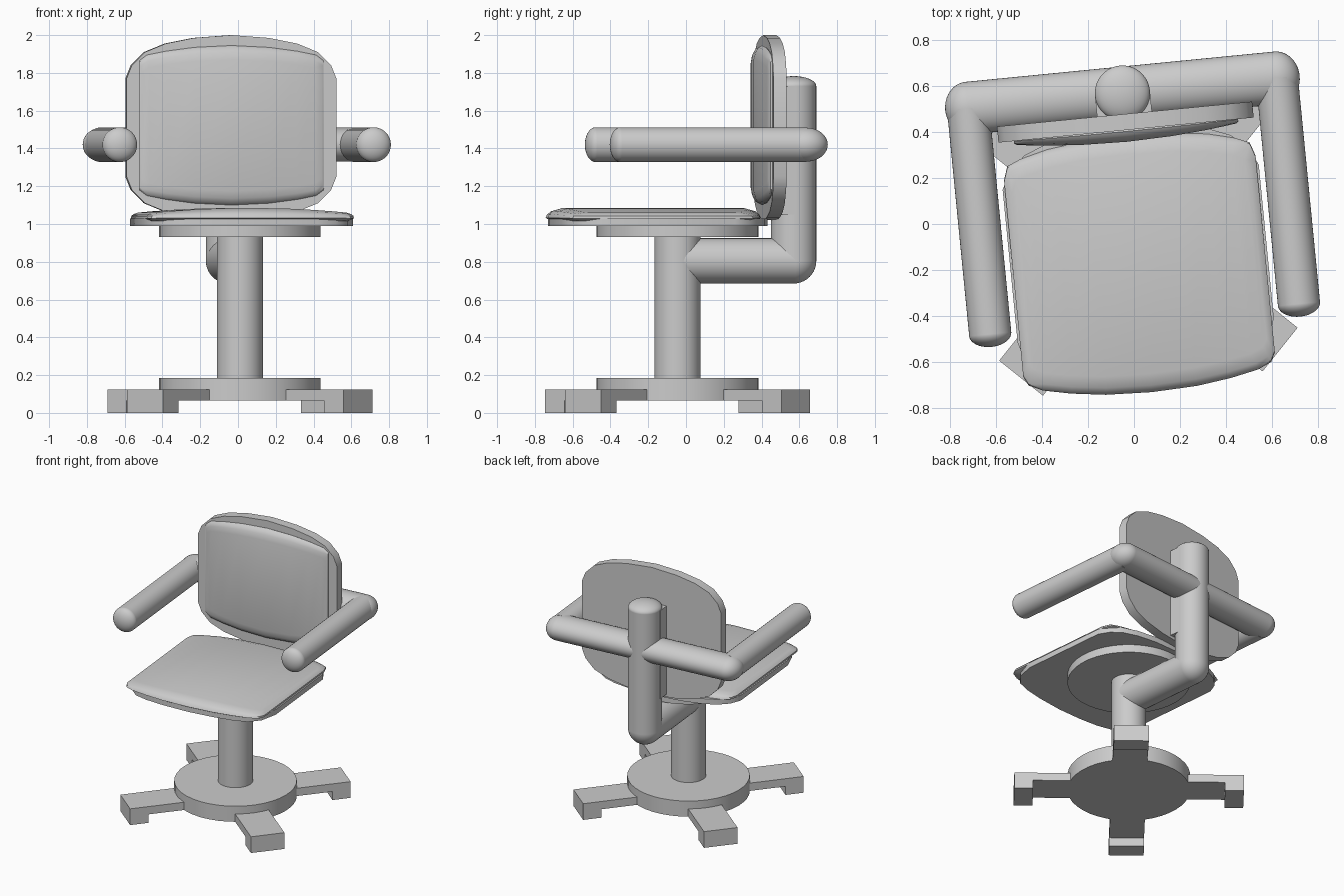
import bpy, bmesh
from math import radians, pi
from mathutils import Matrix, Vector

default = bpy.data.objects.get("Cube")
if default:
    bpy.data.objects.remove(default, do_unlink=True)

CENTRE = Matrix.Translation((0.01, -0.045, 0))
SWIVEL = CENTRE @ Matrix.Rotation(radians(5.6), 4, 'Z')


def finish(name, bm, frame=SWIVEL):
    """Turn a bmesh into a shaded object placed in the given frame."""
    bm.transform(frame)
    bmesh.ops.recalc_face_normals(bm, faces=bm.faces)
    mesh = bpy.data.meshes.new(name)
    bm.to_mesh(mesh)
    bm.free()
    for p in mesh.polygons:
        p.use_smooth = True
    mesh.set_sharp_from_angle(angle=radians(35))
    obj = bpy.data.objects.new(name, mesh)
    bpy.context.collection.objects.link(obj)
    return obj


def add_tube(bm, a, b, rx, ry):
    """Elliptical tube from a to b."""
    a, b = Vector(a), Vector(b)
    axis = b - a
    turn = axis.to_track_quat('Z', 'Y').to_matrix().to_4x4()
    m = Matrix.Translation((a + b) / 2) @ turn @ Matrix.Diagonal((rx, ry, axis.length, 1))
    bmesh.ops.create_cone(bm, cap_ends=True, segments=40, radius1=1, radius2=1,
                          depth=1, matrix=m)


def add_ball(bm, at, size):
    """Ellipsoid for elbows and rounded tube ends."""
    m = Matrix.Translation(at) @ Matrix.Diagonal((*size, 1))
    bmesh.ops.create_uvsphere(bm, u_segments=40, v_segments=20, radius=1, matrix=m)


def disc(name, radius, z0, z1):
    bm = bmesh.new()
    add_tube(bm, (0, 0, z0), (0, 0, z1), radius, radius)
    return finish(name, bm, CENTRE)


def pad(name, half, layers, place=Matrix()):
    """Mirrored barrel outline (x, front, back) stacked in layers
    (x inset, y inset, height, crown), capped with strips."""
    cols = [(-x, f, b) for x, f, b in reversed(half[1:])] + half
    n, hw = len(cols), half[-1][0]
    mid, depth = (half[0][1] + half[0][2]) / 2, (half[0][2] - half[0][1]) / 2
    bm = bmesh.new()
    rings = []
    for ix, iy, h, crown in layers:
        sx, sy = 1 - ix / hw, 1 - iy / depth
        outline = [(x, f) for x, f, b in cols] + [(x, b) for x, f, b in reversed(cols)]
        rings.append([bm.verts.new((x * sx, mid + (y - mid) * sy,
                                    h + crown * (1 - (x / hw) ** 2)))
                      for x, y in outline])
    for low, high in zip(rings, rings[1:]):
        for i in range(2 * n):
            j = (i + 1) % (2 * n)
            bm.faces.new((low[i], low[j], high[j], high[i]))
    for ring in (rings[0], rings[-1]):
        for i in range(n - 1):
            bm.faces.new((ring[i], ring[i + 1], ring[-2 - i], ring[-1 - i]))
    return finish(name, bm, SWIVEL @ place)


# Pedestal
disc("base_disc", 0.428, 0.065, 0.185)
disc("column", 0.122, 0.18, 0.94)
disc("seat_disc", 0.428, 0.93, 0.995)

# Four legs, each with a foot block at its end
leg_profile = [(0.2, 0.065), (0.67, 0.065), (0.67, 0), (0.802, 0), (0.802, 0.125), (0.2, 0.125)]
for k in range(4):
    bm = bmesh.new()
    face = bm.faces.new([bm.verts.new((x, -0.122, z)) for x, z in leg_profile])
    grown = bmesh.ops.extrude_face_region(bm, geom=[face])["geom"]
    bmesh.ops.translate(bm, vec=(0, 0.244, 0),
                        verts=[v for v in grown if isinstance(v, bmesh.types.BMVert)])
    finish(f"leg_{k + 1}", bm, CENTRE @ Matrix.Rotation(radians(-38.7) + k * pi / 2, 4, 'Z'))

# Bent support pipe behind the seat
R, REAR, LOW, TOP = 0.12, 0.618, 0.805, 1.73
bm = bmesh.new()
add_tube(bm, (0, 0, LOW), (0, REAR, LOW), R, R)
add_tube(bm, (0, REAR, LOW), (0, REAR, TOP), R, R)
add_ball(bm, (0, REAR, LOW), (R, R, R))
add_ball(bm, (0, REAR, TOP), (R, R, 0.053))
finish("support_pipe", bm)

# Bracket between pipe and backrest
bm = bmesh.new()
bmesh.ops.create_cube(bm, size=1, matrix=Matrix.Translation((0, 0.565, 1.39))
                      @ Matrix.Diagonal((0.24, 0.1, 0.68, 1)))
finish("back_bracket", bm)

# Armrests joined by a rear crossbar
ARM_X, ARM_Z, ARM_R, TIP = 0.675, 1.42, 0.092, -0.37
bm = bmesh.new()
add_tube(bm, (-ARM_X, REAR, ARM_Z), (ARM_X, REAR, ARM_Z), 0.09, 0.115)
bm.clear()
bar = Matrix.Translation((0, REAR, ARM_Z)) @ Matrix.Diagonal((1, 0.115, 0.09, 1)) \
    @ Matrix.Rotation(pi / 2, 4, 'Y')
bmesh.ops.create_cone(bm, cap_ends=True, segments=40, radius1=1, radius2=1,
                      depth=2 * ARM_X, matrix=bar)
for side in (-1, 1):
    x = side * ARM_X
    add_ball(bm, (x, REAR, ARM_Z), (0.1, 0.115, 0.09))
    add_tube(bm, (x, REAR, ARM_Z), (x, TIP, ARM_Z), ARM_R, ARM_R)
    add_ball(bm, (x, TIP, ARM_Z), (ARM_R, 0.056, ARM_R))
finish("armrests", bm)

# Seat shell and cushion
pad("seat_shell",
    [(0, -0.68, 0.47), (0.2, -0.67, 0.46), (0.35, -0.65, 0.43),
     (0.45, -0.62, 0.39), (0.52, -0.55, 0.33), (0.56, -0.42, 0.25)],
    [(0, 0, 0.99, 0), (0, 0, 1.03, 0)])
pad("seat_cushion",
    [(0, -0.69, 0.43), (0.2, -0.682, 0.424), (0.35, -0.662, 0.405),
     (0.47, -0.637, 0.375), (0.53, -0.61, 0.35), (0.55, -0.57, 0.29)],
    [(0.03, 0.03, 1.015, 0), (0, 0, 1.03, 0.003), (0, 0.008, 1.042, 0.01),
     (0.01, 0.03, 1.052, 0.018), (0.03, 0.08, 1.06, 0.025)])

# Backrest shell and cushion
upright = Matrix.Rotation(pi / 2, 4, 'X')
pad("backrest_shell",
    [(0, 1.02, 2.0), (0.2, 1.035, 1.985), (0.35, 1.065, 1.955),
     (0.46, 1.11, 1.91), (0.53, 1.18, 1.84), (0.558, 1.25, 1.77)],
    [(0, 0, -0.526, 0), (0, 0, -0.456, 0)], upright)
pad("backrest_cushion",
    [(0, 1.1, 1.945), (0.2, 1.11, 1.935), (0.35, 1.13, 1.915),
     (0.45, 1.15, 1.895), (0.49, 1.18, 1.865)],
    [(0, 0.01, -0.47, 0), (0, 0, -0.455, 0.005), (0, 0.01, -0.446, 0.015),
     (0.005, 0.035, -0.441, 0.025), (0.01, 0.075, -0.438, 0.033)], upright)
